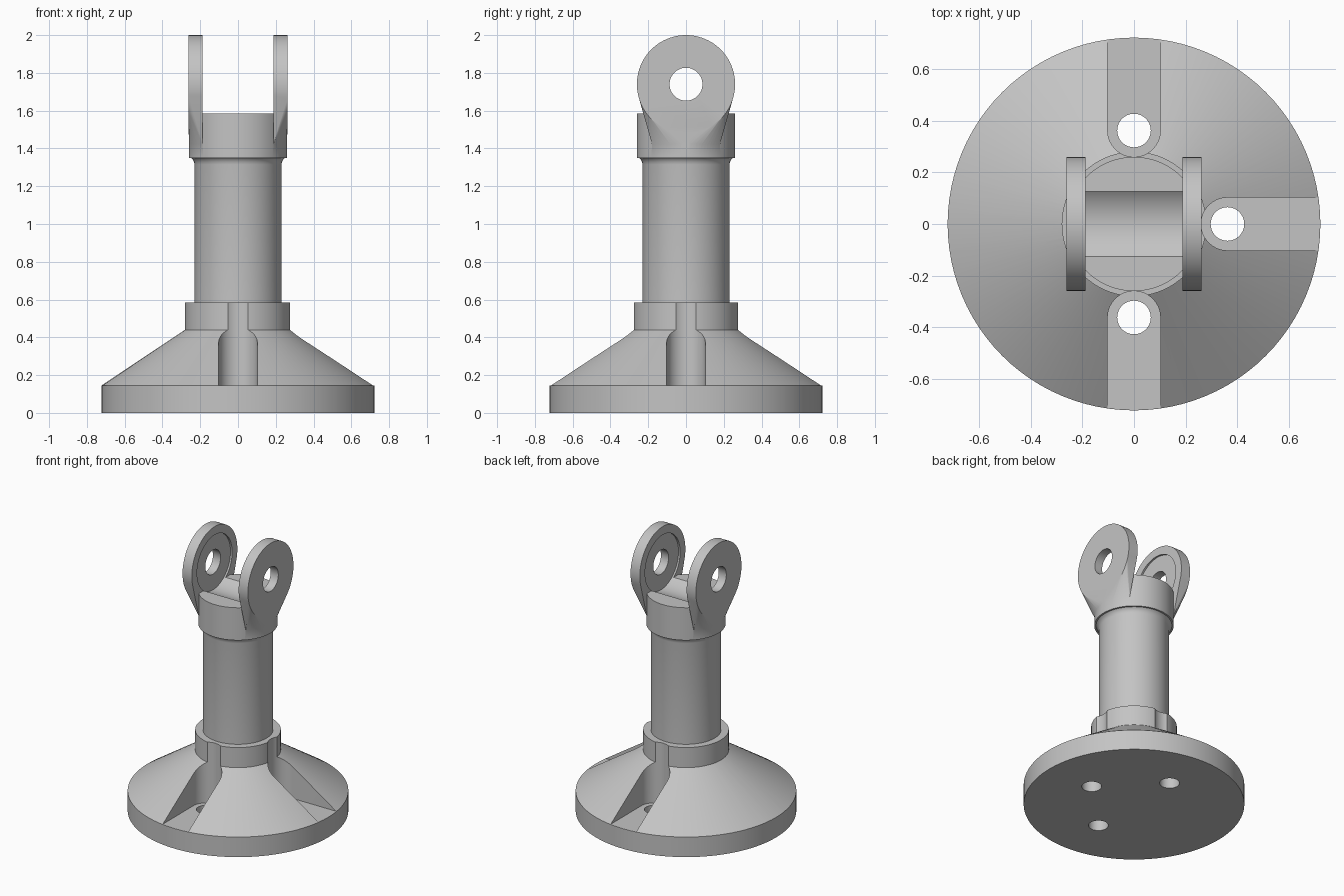
import bpy, bmesh, math
from mathutils import Matrix

cube = bpy.data.objects.get("Cube")
if cube:
    bpy.data.objects.remove(cube, do_unlink=True)

grey = bpy.data.materials.new("plain grey")
grey.use_nodes = True
grey.diffuse_color = (0.55, 0.55, 0.55, 1)
grey.node_tree.nodes["Principled BSDF"].inputs["Base Color"].default_value = (0.55, 0.55, 0.55, 1)


def finish(name, bm):
    bmesh.ops.recalc_face_normals(bm, faces=bm.faces)
    mesh = bpy.data.meshes.new(name)
    bm.to_mesh(mesh)
    bm.free()
    mesh.materials.append(grey)
    ob = bpy.data.objects.new(name, mesh)
    bpy.context.collection.objects.link(ob)
    return ob


def lathe(name, profile, steps=96):
    """Closed solid turned around z from (radius, height) points."""
    bm = bmesh.new()
    rings = []
    for r, z in profile:
        angles = [2 * math.pi * i / steps for i in range(steps)]
        rings.append([bm.verts.new((r * math.cos(a), r * math.sin(a), z)) for a in angles])
    for low, high in zip(rings, rings[1:]):
        for i in range(steps):
            j = (i + 1) % steps
            bm.faces.new((low[i], low[j], high[j], high[i]))
    bm.faces.new(rings[0])
    bm.faces.new(rings[-1])
    return finish(name, bm)


def prism(name, outline, z0, z1, turn=Matrix()):
    """Extrude an xy outline from z0 to z1, then transform it."""
    bm = bmesh.new()
    face = bm.faces.new([bm.verts.new((x, y, z0)) for x, y in outline])
    top = bmesh.ops.extrude_face_region(bm, geom=[face])["geom"]
    verts = [v for v in top if isinstance(v, bmesh.types.BMVert)]
    bmesh.ops.translate(bm, verts=verts, vec=(0, 0, z1 - z0))
    bm.transform(turn)
    return finish(name, bm)


def arc(cx, cy, r, start, end, n):
    angles = [math.radians(start + (end - start) * i / n) for i in range(n + 1)]
    return [(cx + r * math.cos(a), cy + r * math.sin(a)) for a in angles]


def circle(cx, cy, r, n=64):
    return arc(cx, cy, r, 0, 360, n)[:-1]


def combine(ob, other, operation):
    bpy.context.view_layer.objects.active = ob
    mod = ob.modifiers.new("combine", "BOOLEAN")
    mod.operation = operation
    mod.solver = "EXACT"
    mod.object = other
    bpy.ops.object.modifier_apply(modifier=mod.name)
    bpy.data.objects.remove(other, do_unlink=True)


def smooth(ob):
    bpy.ops.object.select_all(action="DESELECT")
    ob.select_set(True)
    bpy.context.view_layer.objects.active = ob
    bpy.ops.object.shade_smooth_by_angle(angle=math.radians(25))


# Conical foot with hub, four radial slots and bolt holes
BOLT_X, SLOT_R, FLOOR = 0.362, 0.102, 0.146
base = lathe("conical_base", [(0.722, 0), (0.722, 0.145), (0.28, 0.44), (0.28, 0.585)])
slot = arc(BOLT_X, 0, SLOT_R, 90, 270, 32) + [(0.85, -SLOT_R), (0.85, SLOT_R)]
for k in range(4):
    turn = Matrix.Rotation(k * math.pi / 2, 4, "Z")
    combine(base, prism("slot_cutter", slot, FLOOR, 0.7, turn), "DIFFERENCE")
    combine(base, prism("bolt_cutter", circle(BOLT_X, 0, 0.065, 40), -0.1, 0.3, turn), "DIFFERENCE")
smooth(base)

# Column, flaring into the collar
column = lathe("column", [(0.23, 0.57), (0.23, 1.315), (0.233, 1.33), (0.24, 1.342), (0.25, 1.352)])
smooth(column)

# Fork head: collar plus two ears that taper down into it
PIN_Z, EAR_R, EAR_IN, EAR_OUT = 1.74, 0.26, 0.187, 0.261


def ear(side):
    bm = bmesh.new()
    for x in (EAR_IN, EAR_OUT):
        for y, z in circle(0, PIN_Z, EAR_R, 80):
            bm.verts.new((side * x, y, z))
    half = math.degrees(math.acos(EAR_IN / 0.259))
    for x, y in arc(0, 0, 0.259, -half, half, 24):
        bm.verts.new((side * x, y, 1.42))
    bmesh.ops.convex_hull(bm, input=bm.verts)
    loose = [v for v in bm.verts if not v.link_faces]
    bmesh.ops.delete(bm, geom=loose, context="VERTS")
    flat = math.radians(0.5)
    bmesh.ops.dissolve_limit(bm, angle_limit=flat, verts=bm.verts, edges=bm.edges)
    return finish("ear", bm)


head = lathe("fork_head", [(0.26, 1.35), (0.26, 1.585)])
for side in (-1, 1):
    combine(head, ear(side), "UNION")

# Clearance groove with shallow ear recesses, then the pin hole
along_x = Matrix.Translation((0, 0, PIN_Z)) @ Matrix.Rotation(math.pi / 2, 4, "Y")
combine(head, prism("groove_cutter", circle(0, 0, 0.2, 80), -0.2, 0.2, along_x), "DIFFERENCE")
combine(head, prism("pin_cutter", circle(0, 0, 0.087, 48), -0.5, 0.5, along_x), "DIFFERENCE")
smooth(head)
